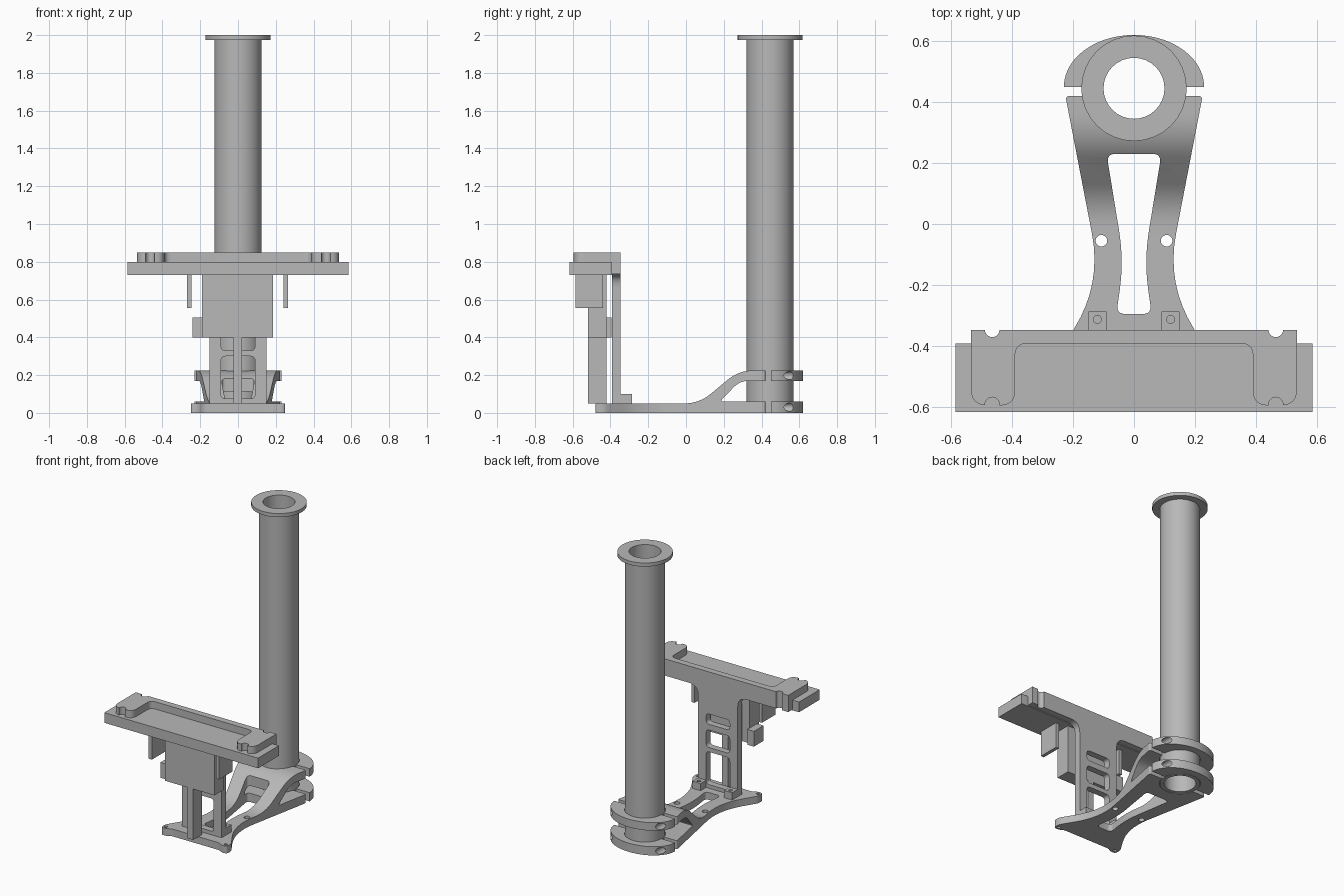
import bpy, bmesh, math
from mathutils import Vector

if "Cube" in bpy.data.objects:
    bpy.data.objects.remove(bpy.data.objects["Cube"])

grey = bpy.data.materials.new("plain grey")
grey.diffuse_color = (0.48, 0.48, 0.48, 1)
grey.use_nodes = True
grey.node_tree.nodes["Principled BSDF"].inputs["Base Color"].default_value = grey.diffuse_color


def rounded(pts, seg=8):
    """Polygon from (a, b, trim) points; trim rounds that corner."""
    out = []
    n = len(pts)
    for i, p in enumerate(pts):
        c = Vector(p[:2])
        t = p[2] if len(p) > 2 else 0
        if not t:
            out.append(c)
            continue
        a = c + (Vector(pts[i - 1][:2]) - c).normalized() * t
        b = c + (Vector(pts[(i + 1) % n][:2]) - c).normalized() * t
        for k in range(seg + 1):
            s = k / seg
            out.append(a * (1 - s) ** 2 + c * 2 * s * (1 - s) + b * s * s)
    return out


def mirrored(pts):
    return pts + [(-p[0],) + tuple(p[1:]) for p in reversed(pts)]


def circle(x, y, r, n=32):
    return [(x + r * math.cos(2 * math.pi * i / n), y + r * math.sin(2 * math.pi * i / n)) for i in range(n)]


def prism(name, pts, axis, lo, hi):
    place = {'X': lambda a, b, h: (h, a, b), 'Y': lambda a, b, h: (a, h, b),
             'Z': lambda a, b, h: (a, b, h)}[axis]
    bm = bmesh.new()
    poly = rounded(pts)
    rows = [[bm.verts.new(place(p[0], p[1], h)) for p in poly] for h in (lo, hi)]
    n = len(poly)
    bm.faces.new(rows[0])
    bm.faces.new(rows[1])
    for i in range(n):
        j = (i + 1) % n
        bm.faces.new((rows[0][i], rows[0][j], rows[1][j], rows[1][i]))
    bmesh.ops.recalc_face_normals(bm, faces=bm.faces)
    me = bpy.data.meshes.new(name)
    bm.to_mesh(me)
    bm.free()
    ob = bpy.data.objects.new(name, me)
    ob.data.materials.append(grey)
    bpy.context.collection.objects.link(ob)
    return ob


def box(name, x0, x1, y0, y1, z0, z1):
    return prism(name, [(x0, y0), (x1, y0), (x1, y1), (x0, y1)], 'Z', z0, z1)


def combine(ob, others, op='DIFFERENCE'):
    bpy.context.view_layer.objects.active = ob
    for c in others:
        m = ob.modifiers.new("bool", 'BOOLEAN')
        m.operation, m.solver, m.object = op, 'EXACT', c
        bpy.ops.object.modifier_apply(modifier=m.name)
        bpy.data.objects.remove(c)
    return ob


def hole(x, y, r, z0=-0.1, z1=1.0):
    return prism("cutter", circle(x, y, r, 20), 'Z', z0, z1)


TY = 0.445  # mast centre

# hollow mast and its top flange, turned from one section
bm = bmesh.new()
section = [(0.10, 0), (0.125, 0), (0.125, 1.975), (0.173, 1.975), (0.173, 2.0), (0.10, 2.0)]
N = 32
rings = [[bm.verts.new((x, y, z)) for x, y in circle(0, TY, r, N)] for r, z in section]
for i in range(len(rings)):
    a, b = rings[i], rings[(i + 1) % len(rings)]
    for k in range(N):
        bm.faces.new((a[k], a[(k + 1) % N], b[(k + 1) % N], b[k]))
bmesh.ops.recalc_face_normals(bm, faces=bm.faces)
me = bpy.data.meshes.new("mast_tube")
bm.to_mesh(me)
bm.free()
me.materials.append(grey)
bpy.context.collection.objects.link(bpy.data.objects.new("mast_tube", me))

# base arm: side profile trimmed by the plan outline
arm = prism("base_arm", [(-0.50, 0), (0.44, 0), (0.44, 0.06), (0.18, 0.06, 0.02), (0.285, 0.17, 0.05),
                         (0.44, 0.17), (0.44, 0.225), (0.28, 0.225, 0.08), (0.07, 0.05, 0.08),
                         (-0.50, 0.05)], 'X', -0.4, 0.4)
plan = prism("plan", mirrored([(0.18, -0.462, 0.015), (0.21, -0.48, 0.015), (0.25, -0.48, 0.02),
                               (0.25, -0.43, 0.02), (0.106, -0.197, 0.17), (0.225, 0.42, 0.015)]),
             'Z', -0.1, 0.5)
combine(arm, [plan], 'INTERSECT')
opening = prism("opening", mirrored([(0.09, 0.23, 0.03), (0.033, -0.12, 0.1), (0.058, -0.295, 0.03)]),
                'Z', -0.1, 0.5)
bore = prism("bore", circle(0, TY, 0.128), 'Z', -0.1, 0.5)
combine(arm, [opening, bore] + [hole(s * x, y, r) for s in (-1, 1)
                                for x, y, r in ((0.107, -0.055, 0.019), (0.228, -0.457, 0.011))])

# rear clamp halves with bolt scallops
for name, z0, z1 in (("lower_clamp", 0, 0.06), ("upper_clamp", 0.17, 0.225)):
    half = [(0.23 * math.cos(math.pi * i / 28), 0.45 + 0.17 * math.sin(math.pi * i / 28)) for i in range(29)]
    cap = prism(name, half, 'Z', z0, z1)
    cuts = [prism("cutter", circle(0, TY, 0.128), 'Z', -0.1, 0.5)]
    for s in (-1, 1):
        cuts.append(prism("cutter", circle(s * 0.188, (z0 + z1) / 2, 0.022, 20), 'Y', 0.48, 0.7))
    combine(cap, cuts)

# upright T plate with rounded windows
B0, B1 = -0.392, -0.347
upright = prism("upright_plate", mirrored([(0.15, 0.05), (0.15, 0.735, 0.07), (0.535, 0.735), (0.535, 0.80)]),
                'Y', B0, B1)
windows = [prism("cutter", mirrored([(0.09, a, 0.025), (0.09, b, 0.025)]), 'Y', -0.5, -0.2)
           for a, b in ((0.075, 0.30), (0.33, 0.45), (0.49, 0.56))]
combine(upright, windows + [hole(s * 0.465, B1, 0.024) for s in (-1, 1)])

# bolted feet of the upright
for s, side in ((-1, "left"), (1, "right")):
    foot = box(side + "_foot", s * 0.12 - 0.03, s * 0.12 + 0.03, B1, -0.287, 0.05, 0.10)
    combine(foot, [hole(s * 0.12, -0.313, 0.013, 0.04, 0.2)])

# U-shaped bracket on top, with notched ends
bracket = prism("top_bracket", mirrored([(0.39, B0, 0.04), (0.39, -0.595, 0.05), (0.535, -0.595, 0.055),
                                         (0.535, B1)]), 'Z', 0.80, 0.85)
combine(bracket, [hole(s * 0.465, y, 0.024) for s in (-1, 1) for y in (B1, -0.592)])

# tray plate and the parts hanging below it
box("tray_plate", -0.585, 0.585, -0.617, B0, 0.73, 0.80)
box("drive_housing", -0.19, 0.185, -0.52, -0.42, 0.40, 0.73)
box("drive_rail", -0.025, 0.022, -0.52, -0.42, 0.05, 0.40)
box("side_connector", -0.24, -0.19, -0.50, -0.395, 0.40, 0.505)
box("left_hanger", -0.27, -0.246, -0.585, -0.44, 0.555, 0.73)
box("right_hanger", 0.242, 0.266, -0.585, -0.44, 0.555, 0.73)

# smooth curved faces, keep sharp edges
bpy.ops.object.select_all(action='SELECT')
bpy.context.view_layer.objects.active = bpy.data.objects["base_arm"]
bpy.ops.object.shade_smooth_by_angle(angle=math.radians(30))
